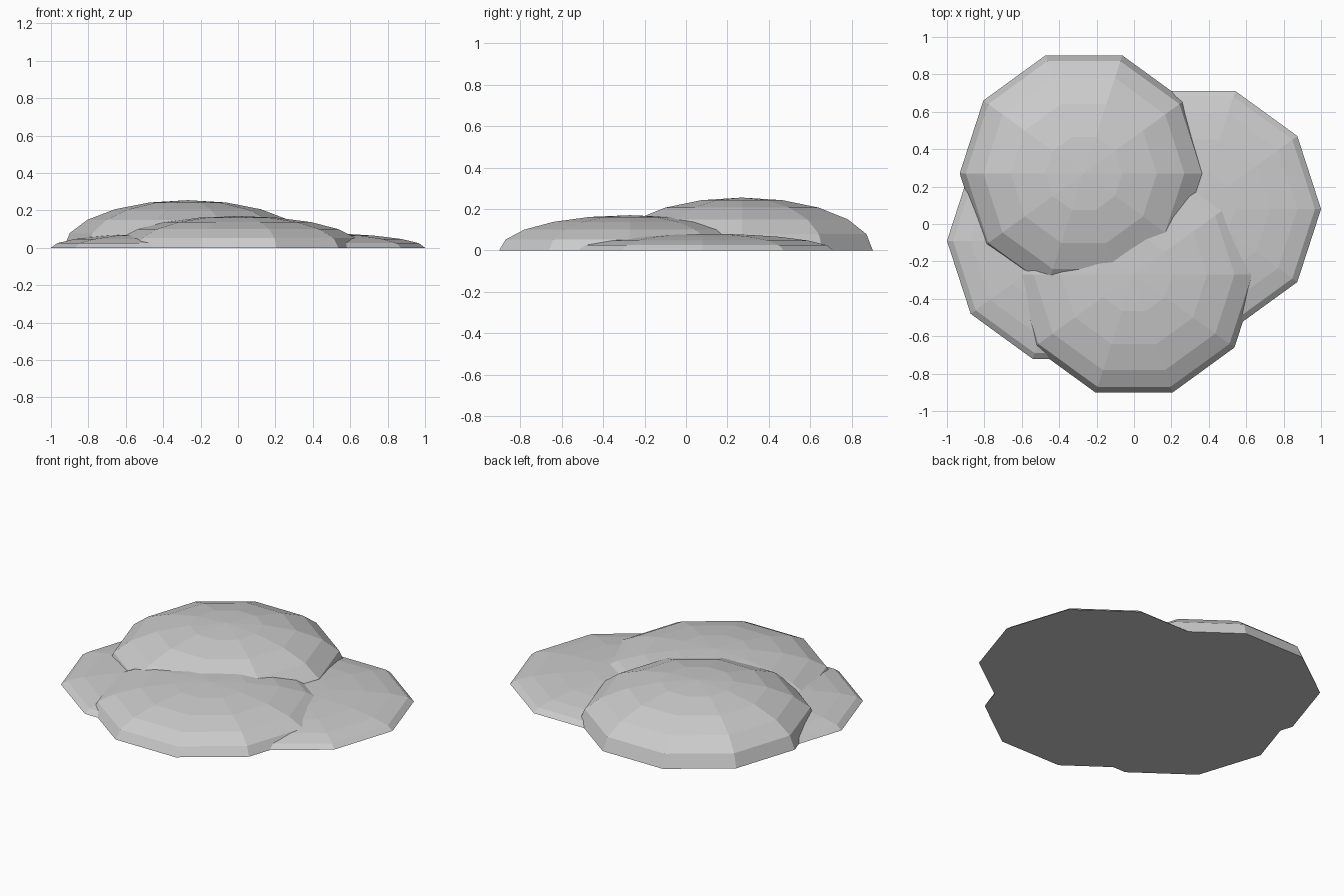
import bpy, bmesh
from math import cos, sin, pi

if "Cube" in bpy.data.objects:
    bpy.data.objects.remove(bpy.data.objects["Cube"])

SIDES, RINGS, R = 10, 10, 0.664


def flattened_ball(name, x, y, height):
    """Low-poly ellipsoid spun from a half-circle profile."""
    bm = bmesh.new()
    prof = [bm.verts.new((R * cos(a), 0, height * sin(a)))
            for a in (-pi / 2 + pi * i / RINGS for i in range(RINGS + 1))]
    edges = [bm.edges.new(p) for p in zip(prof, prof[1:])]
    bmesh.ops.spin(bm, geom=prof + edges, cent=(0, 0, 0), axis=(0, 0, 1),
                   angle=2 * pi, steps=SIDES)
    bmesh.ops.remove_doubles(bm, verts=bm.verts, dist=1e-4)
    bmesh.ops.recalc_face_normals(bm, faces=bm.faces)
    bmesh.ops.translate(bm, verts=bm.verts, vec=(x, y, 0))
    me = bpy.data.meshes.new(name)
    bm.to_mesh(me)
    bm.free()
    ob = bpy.data.objects.new(name, me)
    bpy.context.collection.objects.link(ob)
    return ob


# Four overlapping lumps: tall back, medium front, two low sides
mound = flattened_ball("mound", -0.268, 0.27, 0.255)
lumps = [flattened_ball("front_lump", 0.0, -0.27, 0.17),
         flattened_ball("right_lump", 0.336, 0.08, 0.081),
         flattened_ball("left_lump", -0.336, -0.09, 0.08)]

# Fuse the lumps into one body
for lump in lumps:
    mod = mound.modifiers.new("fuse", 'BOOLEAN')
    mod.operation = 'UNION'
    mod.solver = 'EXACT'
    mod.object = lump
bpy.context.view_layer.update()
dg = bpy.context.evaluated_depsgraph_get()
fused = bpy.data.meshes.new_from_object(mound.evaluated_get(dg))
mound.modifiers.clear()
mound.data = fused
for lump in lumps:
    bpy.data.objects.remove(lump)

# Slice off the lower half and close the flat underside
bm = bmesh.new()
bm.from_mesh(fused)
bmesh.ops.bisect_plane(bm, geom=bm.verts[:] + bm.edges[:] + bm.faces[:], dist=1e-5,
                       plane_co=(0, 0, 0), plane_no=(0, 0, 1), clear_inner=True)
bmesh.ops.remove_doubles(bm, verts=bm.verts, dist=1e-4)
bmesh.ops.holes_fill(bm, edges=[e for e in bm.edges if e.is_boundary], sides=0)
bmesh.ops.recalc_face_normals(bm, faces=bm.faces)
for f in bm.faces:
    f.smooth = False
bm.to_mesh(fused)
bm.free()
